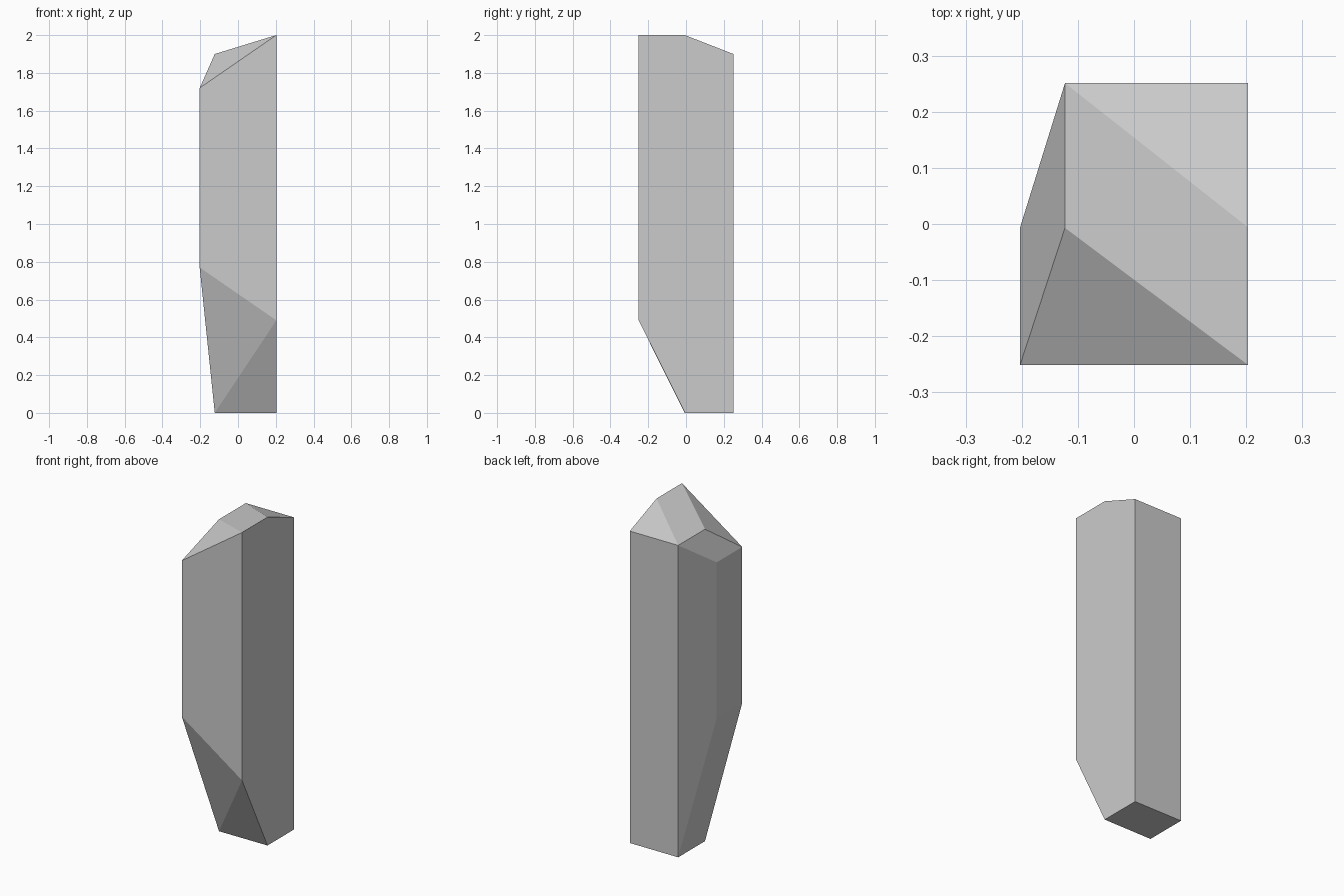
import bpy, bmesh
from math import radians

if "Cube" in bpy.data.objects:
    bpy.data.objects.remove(bpy.data.objects["Cube"])

# Vertical corner columns: x, y, bottom z, top z
COLUMNS = [
    (-0.203, -0.251, 0.77, 1.72),   # front left
    (-0.203, -0.006, 0.77, 1.72),   # middle left
    (-0.123,  0.251, 0.00, 1.90),   # back left
    ( 0.203,  0.251, 0.00, 1.90),   # back right
    ( 0.203, -0.006, 0.00, 2.00),   # middle right
    ( 0.203, -0.251, 0.49, 2.00),   # front right
    (-0.123, -0.007, 0.00, 1.90),   # inner ridge
]

# Faceted crystal shaft: convex hull around the column ends
bm = bmesh.new()
for x, y, low, high in COLUMNS:
    for z in (low, high):
        bm.verts.new((x, y, z))
bmesh.ops.convex_hull(bm, input=bm.verts[:])

# Merge coplanar triangles into clean facets
bmesh.ops.dissolve_limit(bm, angle_limit=radians(2), verts=bm.verts[:], edges=bm.edges[:])
bmesh.ops.recalc_face_normals(bm, faces=bm.faces[:])

mesh = bpy.data.meshes.new("crystal_shaft")
bm.to_mesh(mesh)
bm.free()
bpy.context.collection.objects.link(bpy.data.objects.new("crystal_shaft", mesh))
